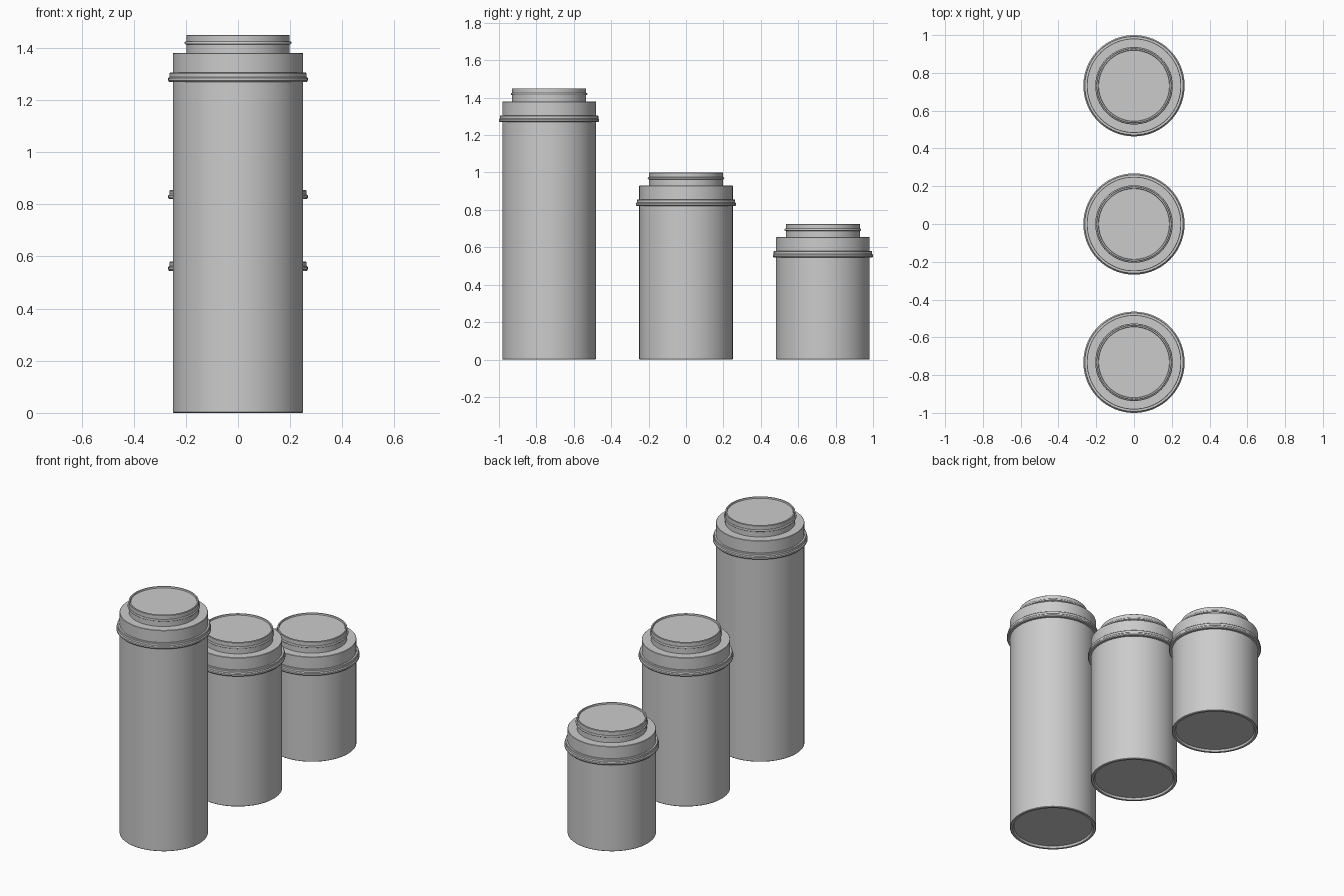
import bpy, math

if "Cube" in bpy.data.objects:
    bpy.data.objects.remove(bpy.data.objects["Cube"])

SEGS = 96


def lathe(name, profile, y, closed=False):
    """Revolve an (r, z) profile around the vertical axis at the given y."""
    verts, faces, rings = [], [], []
    for r, z in profile:
        if r == 0:
            rings.append([len(verts)] * SEGS)
            verts.append((0, 0, z))
        else:
            rings.append(list(range(len(verts), len(verts) + SEGS)))
            verts += [(r * math.cos(2 * math.pi * i / SEGS),
                       r * math.sin(2 * math.pi * i / SEGS), z) for i in range(SEGS)]
    pairs = list(zip(rings, rings[1:]))
    if closed:
        pairs.append((rings[-1], rings[0]))
    for a, b in pairs:
        for i in range(SEGS):
            j = (i + 1) % SEGS
            faces.append(tuple(dict.fromkeys((a[i], a[j], b[j], b[i]))))
    mesh = bpy.data.meshes.new(name)
    mesh.from_pydata(verts, [], faces)
    mesh.update()
    obj = bpy.data.objects.new(name, mesh)
    obj.location.y = y
    bpy.context.collection.objects.link(obj)
    bpy.ops.object.select_all(action='DESELECT')
    obj.select_set(True)
    bpy.context.view_layer.objects.active = obj
    bpy.ops.object.shade_smooth_by_angle(angle=math.radians(30))
    return obj


def canister(label, y, h):
    s = h - 0.07   # shoulder height
    c = h - 0.18   # collar base height
    # Body with recessed base, shoulder, neck and recessed lid
    lathe(label + "_body", [
        (0, 0.012), (0.228, 0.012), (0.234, 0.0), (0.247, 0.0), (0.25, 0.003),
        (0.25, s - 0.002), (0.248, s), (0.198, s), (0.198, h - 0.002),
        (0.196, h), (0.189, h), (0.187, h - 0.008), (0, h - 0.008)], y)
    # Stepped collar around the shoulder
    lathe(label + "_collar", [
        (0.248, c), (0.264, c), (0.268, c + 0.005), (0.268, c + 0.014),
        (0.263, c + 0.019), (0.263, c + 0.032), (0.260, c + 0.035),
        (0.248, c + 0.035)], y, closed=True)
    # Rounded bead on the neck
    bead = [(0.199 + 0.006 * math.cos(t * math.pi / 6),
             h - 0.031 + 0.006 * math.sin(t * math.pi / 6)) for t in range(12)]
    lathe(label + "_neck_bead", bead, y, closed=True)


for label, y, h in (("tall", -0.732, 1.45), ("medium", 0, 1.0), ("short", 0.732, 0.725)):
    canister(label + "_canister", y, h)
